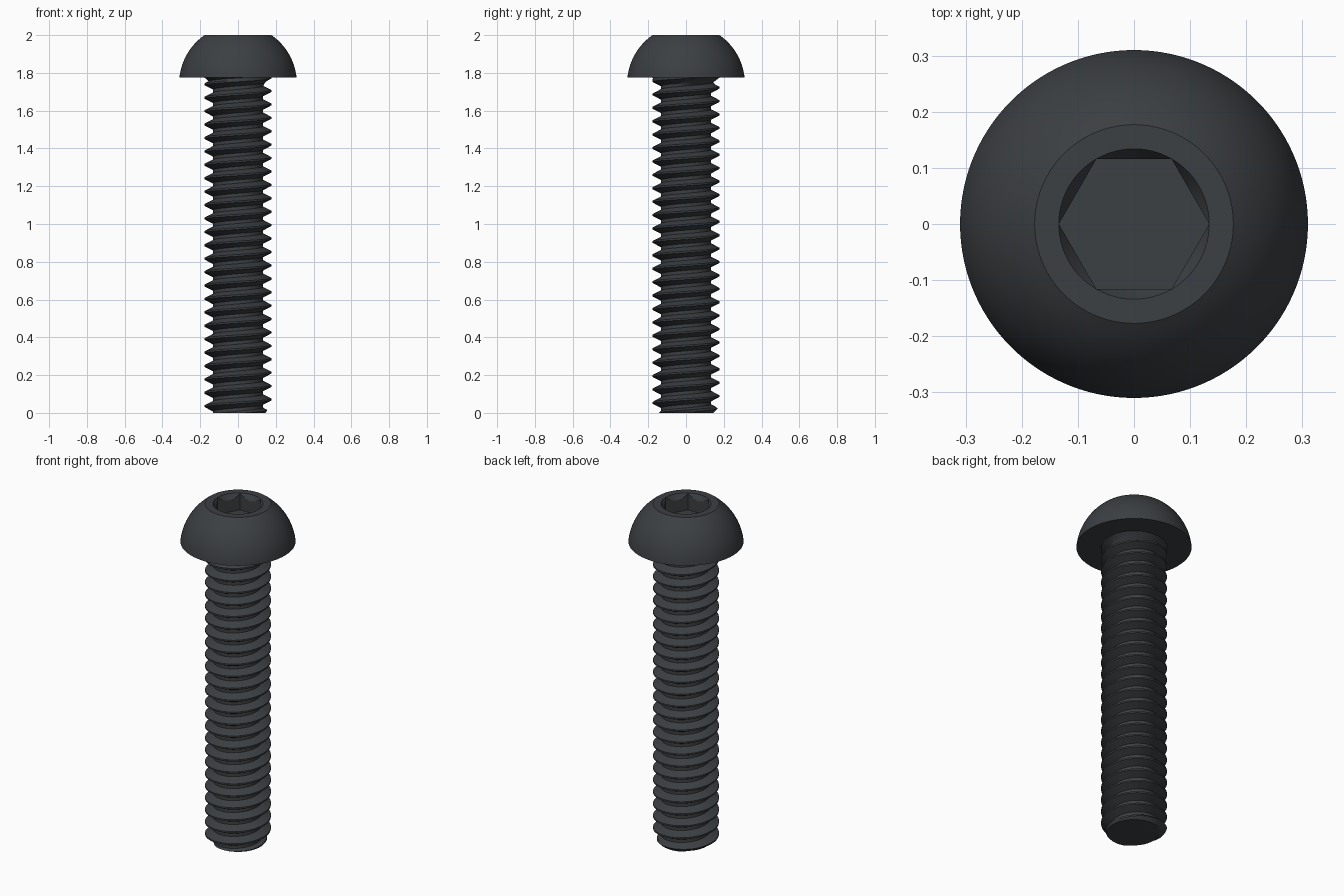
import bpy, bmesh
from math import pi, cos, sin, sqrt

if "Cube" in bpy.data.objects:
    bpy.data.objects.remove(bpy.data.objects["Cube"])

SEG = 120
HEAD_Z, TOP_Z = 1.775, 2.0
CREST, ROOT, PITCH = 0.177, 0.133, 0.071

steel = bpy.data.materials.new("black_steel")
steel.diffuse_color = (0.045, 0.05, 0.055, 1)
steel.use_nodes = True
steel.node_tree.nodes["Principled BSDF"].inputs["Base Color"].default_value = steel.diffuse_color


def lathe(name, profile):
    """Sweep profile(angle) -> [(radius, z)] around z, allowing it to vary with angle."""
    bm = bmesh.new()
    cols = []
    for i in range(SEG + 1):
        a = 2 * pi * i / SEG
        cols.append([bm.verts.new((r * cos(a), r * sin(a), z)) for r, z in profile(a)])
    for c, d in zip(cols, cols[1:]):
        for j in range(len(c) - 1):
            bm.faces.new((c[j], d[j], d[j + 1], c[j + 1]))
    bmesh.ops.remove_doubles(bm, verts=bm.verts, dist=1e-5)
    bmesh.ops.dissolve_degenerate(bm, edges=bm.edges, dist=1e-6)
    bmesh.ops.recalc_face_normals(bm, faces=bm.faces)
    mesh = bpy.data.meshes.new(name)
    bm.to_mesh(mesh)
    bm.free()
    ob = bpy.data.objects.new(name, mesh)
    bpy.context.collection.objects.link(ob)
    mesh.materials.append(steel)
    bpy.ops.object.select_all(action='DESELECT')
    ob.select_set(True)
    bpy.context.view_layer.objects.active = ob
    bpy.ops.object.shade_smooth_by_angle(angle=0.5)
    return ob


# Domed head with chamfered hex socket
def head_profile(a):
    cz = 1.7435
    big = sqrt(0.31 ** 2 + (HEAD_Z - cz) ** 2)
    pts = [(0, HEAD_Z), (0.31, HEAD_Z)]
    n = 16
    a0, a1 = 0.1013, 0.9666          # elevation range of the dome arc
    pts += [(big * cos(t), cz + big * sin(t))
            for t in (a0 + (a1 - a0) * k / n for k in range(1, n))]
    flat = 0.116 / cos(a % (pi / 3) - pi / 6)
    rim, floor = 0.134, TOP_Z - 0.1
    pts += [(0.177, TOP_Z), (rim, TOP_Z),
            (flat, TOP_Z - 1.7 * (rim - flat)), (flat, floor), (0, floor)]
    return pts


# Threaded shank: helical V thread, chamfered tip, flared neck under the head
def shank_profile(a):
    turn = a / (2 * pi)

    def radius(z):
        u = abs((z / PITCH - turn + 0.5) % 1 - 0.5)      # distance from crest, in pitches
        r = CREST - (CREST - ROOT) * min(max((u - 1 / 16) / (5 / 16), 0), 1)
        r = min(r, 0.145 + z)
        return max(r, CREST - 1.3 * (HEAD_Z - z))

    pts = [(0, 0)]
    for k in range(-2, int(HEAD_Z / PITCH) + 2):
        for off in (-1 / 16, 1 / 16, 0.21875, 0.375, 0.625, 0.78125):
            z = min(max((k + turn + off) * PITCH, 0), HEAD_Z)
            pts.append((radius(z), z))
    return pts


lathe("screw_head", head_profile)
lathe("threaded_shank", shank_profile)
